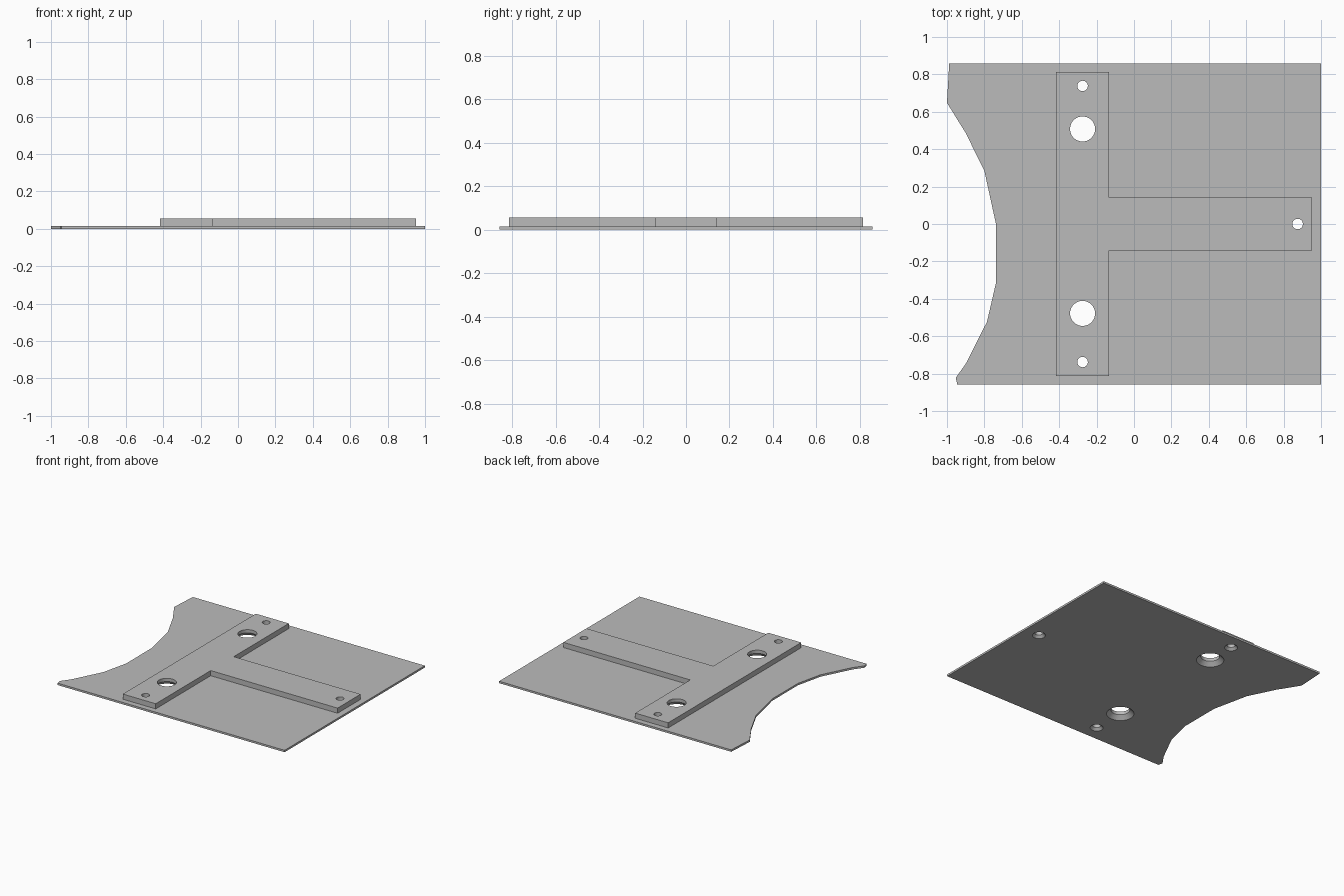
import bpy
import bmesh
import math

default = bpy.data.objects.get("Cube")
if default:
    bpy.data.objects.remove(default, do_unlink=True)

PLATE_TOP = 0.015
BRACE_TOP = 0.055

grey = bpy.data.materials.new("plain grey")
grey.use_nodes = True
grey.diffuse_color = (0.5, 0.5, 0.5, 1)
grey.node_tree.nodes["Principled BSDF"].inputs["Base Color"].default_value = grey.diffuse_color


def finish(name, bm):
    """Turn a bmesh into a named object."""
    bmesh.ops.recalc_face_normals(bm, faces=bm.faces)
    mesh = bpy.data.meshes.new(name)
    bm.to_mesh(mesh)
    bm.free()
    mesh.materials.append(grey)
    obj = bpy.data.objects.new(name, mesh)
    bpy.context.collection.objects.link(obj)
    return obj


def slab(name, outline, bottom, top):
    """Extrude a flat outline between two heights."""
    bm = bmesh.new()
    face = bm.faces.new([bm.verts.new((x, y, bottom)) for x, y in outline])
    up = bmesh.ops.extrude_face_region(bm, geom=[face])["geom"]
    verts = [v for v in up if isinstance(v, bmesh.types.BMVert)]
    bmesh.ops.translate(bm, verts=verts, vec=(0, 0, top - bottom))
    return finish(name, bm)


def countersunk_cutter(name, x, y, radius, sink):
    """Straight bore that flares out towards the underside."""
    over = 0.02
    profile = [(radius + sink + over, -over), (radius, sink), (radius, BRACE_TOP + over)]
    bm = bmesh.new()
    count = 48
    rings = []
    for r, z in profile:
        rings.append([bm.verts.new((x + r * math.cos(math.tau * i / count),
                                    y + r * math.sin(math.tau * i / count), z))
                      for i in range(count)])
    for low, high in zip(rings, rings[1:]):
        for i in range(count):
            j = (i + 1) % count
            bm.faces.new((low[i], low[j], high[j], high[i]))
    bm.faces.new(rings[0])
    bm.faces.new(rings[-1])
    obj = finish(name, bm)
    obj.hide_render = True
    return obj


# Thin base plate with a scooped left-hand edge
plate = slab("base_plate", [
    (1, 0.858), (-0.988, 0.858), (-1, 0.648), (-0.9, 0.487), (-0.8, 0.284),
    (-0.738, 0), (-0.738, -0.315), (-0.786, -0.523), (-0.9, -0.748),
    (-0.953, -0.822), (-0.945, -0.858), (1, -0.858)], 0, PLATE_TOP)

# Raised T-shaped brace, mirrored about the x axis
half = [(-0.417, 0.814), (-0.135, 0.814), (-0.135, 0.141), (0.952, 0.141)]
brace = slab("t_brace", half + [(x, -y) for x, y in reversed(half)], PLATE_TOP, BRACE_TOP)

# Screw holes and larger bores through both layers
cutters = []
for x, y in ((-0.275, 0.738), (-0.275, -0.738), (0.875, 0)):
    cutters.append(countersunk_cutter("screw_hole_cutter", x, y, 0.028, 0.018))
for y in (0.508, -0.478):
    cutters.append(countersunk_cutter("bore_cutter", -0.275, y, 0.067, 0.03))

for part in (plate, brace):
    bpy.context.view_layer.objects.active = part
    for cutter in cutters:
        cut = part.modifiers.new("hole", "BOOLEAN")
        cut.operation = "DIFFERENCE"
        cut.solver = "EXACT"
        cut.object = cutter
        bpy.ops.object.modifier_apply(modifier=cut.name)

for cutter in cutters:
    bpy.data.objects.remove(cutter, do_unlink=True)
